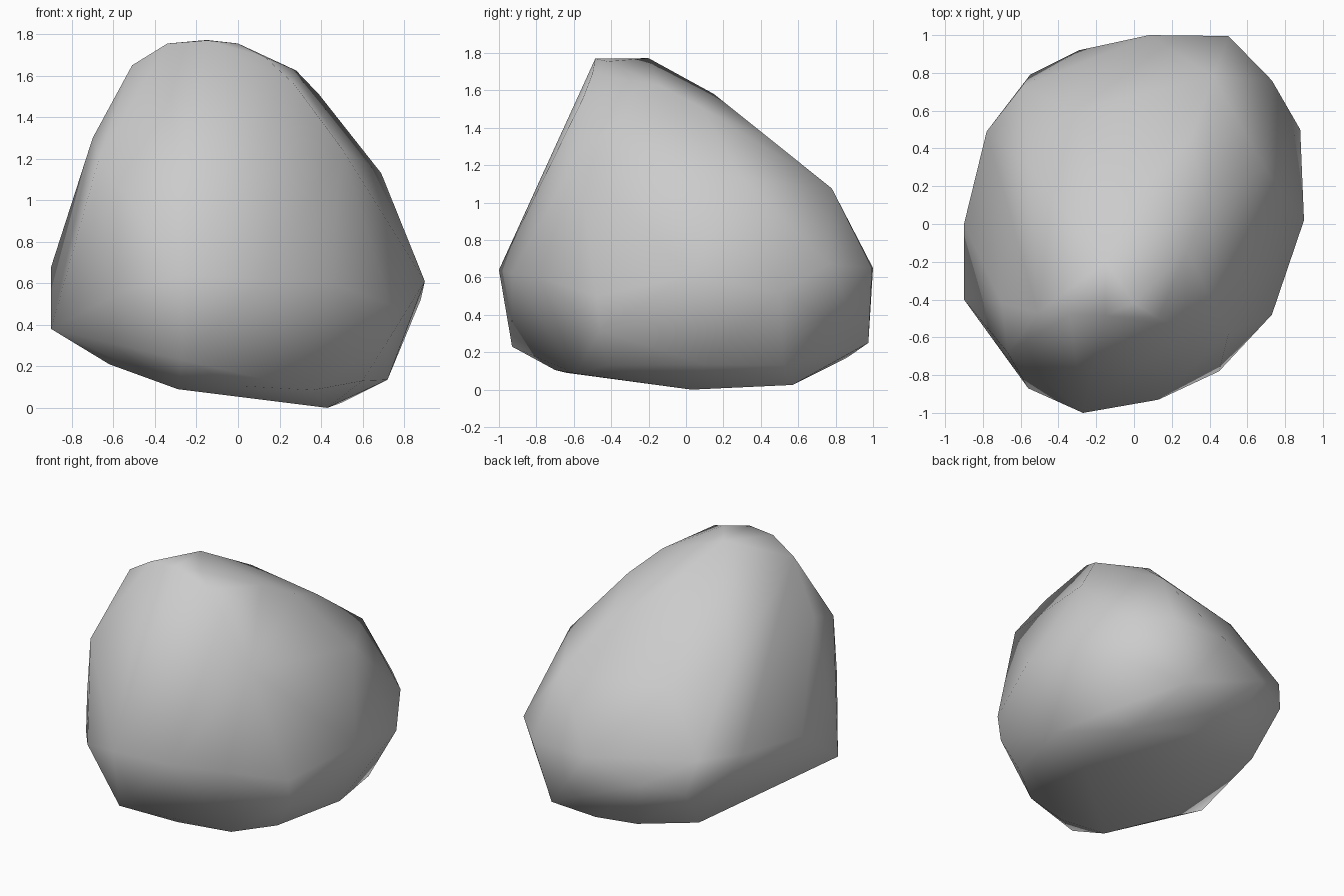
import bpy, bmesh

# Contour levels of the boulder, from crown to foot
crown = [(-.34, -.48, 1.755), (-.15, -.485, 1.77), (-.15, -.2, 1.772), (0, -.42, 1.755),
         (-.51, -.47, 1.65), (.28, -.14, 1.625), (0, .15, 1.58), (.39, .08, 1.51),
         (.13, -.5, 1.69), (.27, -.55, 1.56)]
shoulder = [(-.7, -.42, 1.3), (-.67, -.68, 1.2), (.5, -.58, 1.25), (.69, .3, 1.13),
            (.3, .45, 1.34), (.42, .78, 1.075), (-.55, .3, 1.18), (-.3, .6, 1.08)]
girth = [(-.27, -1, .64), (.13, -.93, .62), (.45, -.78, .6), (.73, -.48, .5),
         (.72, -.46, .32), (.9, .02, .61), (.88, .5, .52), (.73, .76, .67),
         (.5, .995, .65), (.08, 1, .65), (-.29, .92, .52), (-.55, .79, .47),
         (-.6, .72, .7), (-.78, .49, .7), (-.9, 0, .68), (-.9, -.4, .38),
         (-.7, -.675, .8), (-.56, -.87, .56)]
foot = [(-.27, -.93, .23), (.02, -.7, .105), (-.29, -.64, .09), (.36, -.59, .085),
        (.6, -.42, .13), (.72, .1, .135), (.65, .52, .13), (.36, .975, .25),
        (.1, .86, .17), (-.15, .76, .15), (-.5, .57, .18), (-.62, -.35, .21),
        (.43, .03, 0), (.5, .57, .025)]

# Skin the levels with one faceted hull
bm = bmesh.new()
for level in (crown, shoulder, girth, foot):
    for p in level:
        bm.verts.new(p)
bmesh.ops.convex_hull(bm, input=bm.verts[:])
loose = [v for v in bm.verts if not v.link_faces]
bmesh.ops.delete(bm, geom=loose, context='VERTS')
bmesh.ops.recalc_face_normals(bm, faces=bm.faces[:])
for f in bm.faces:
    f.smooth = True

# Boulder object
mesh = bpy.data.meshes.new("boulder")
bm.to_mesh(mesh)
bm.free()
boulder = bpy.data.objects.new("boulder", mesh)
bpy.context.collection.objects.link(boulder)
